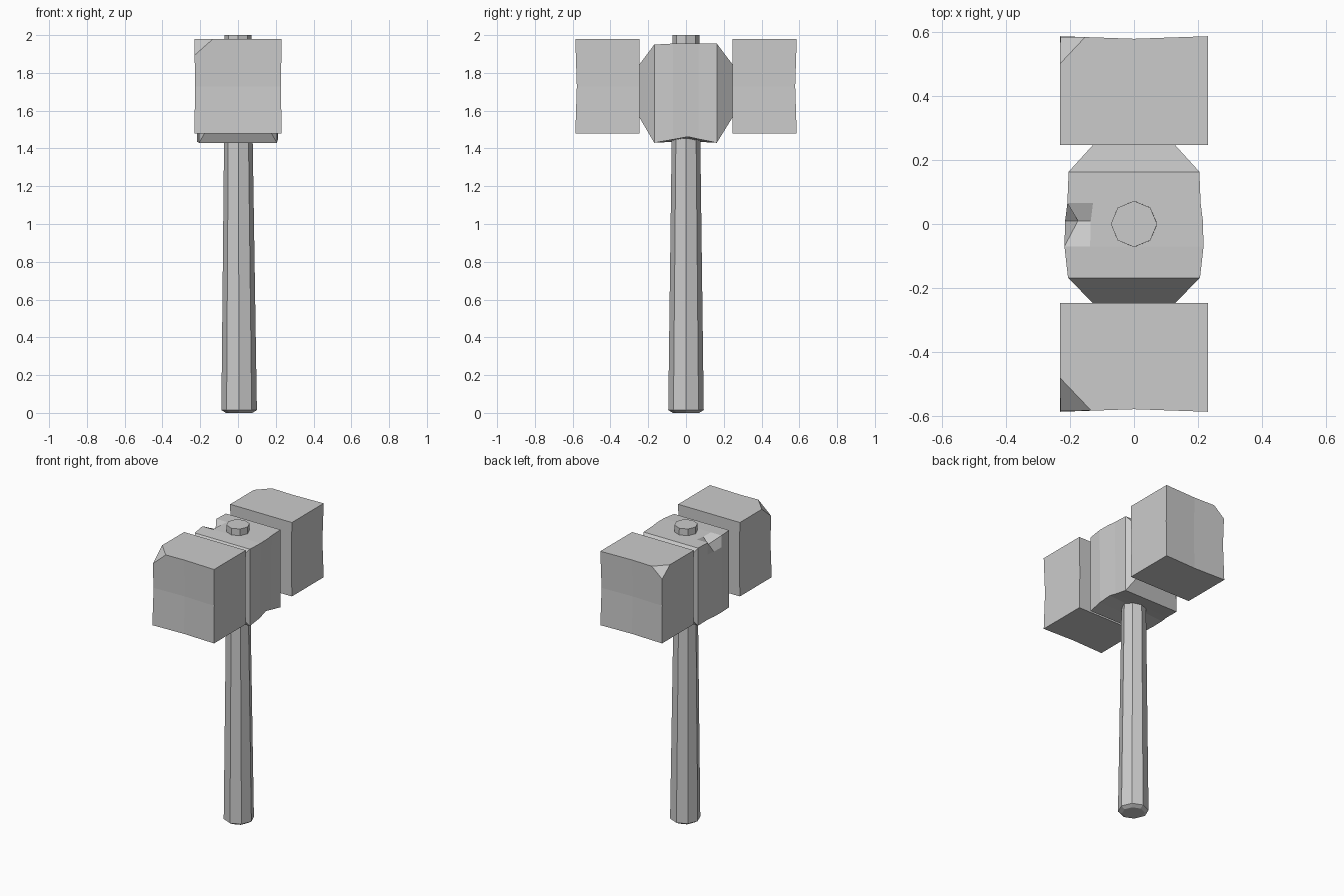
import bpy, bmesh
from math import cos, sin, pi
from mathutils import Vector

cube = bpy.data.objects.get("Cube")
if cube:
    bpy.data.objects.remove(cube, do_unlink=True)

GREY = (0.6, 0.6, 0.6, 1)
stone = bpy.data.materials.new("plain_grey")
stone.use_nodes = True
stone.diffuse_color = GREY
stone.node_tree.nodes["Principled BSDF"].inputs["Base Color"].default_value = GREY


def finish(name, bm):
    """Turn a bmesh into a flat shaded grey object."""
    bmesh.ops.recalc_face_normals(bm, faces=bm.faces)
    mesh = bpy.data.meshes.new(name)
    bm.to_mesh(mesh)
    bm.free()
    mesh.materials.append(stone)
    bpy.context.collection.objects.link(bpy.data.objects.new(name, mesh))


def loft(name, rings):
    """Skin matching rings of points and cap both ends."""
    bm = bmesh.new()
    loops = [[bm.verts.new(p) for p in ring] for ring in rings]
    n = len(loops[0])
    for a, b in zip(loops, loops[1:]):
        for i in range(n):
            j = (i + 1) % n
            bm.faces.new((a[i], a[j], b[j], b[i]))
    bm.faces.new(loops[0])
    bm.faces.new(loops[-1])
    finish(name, bm)


def hammer_block(name, side, chips):
    """Rough box with a dished striking face and chipped corners."""
    bm = bmesh.new()
    bmesh.ops.create_cube(bm, size=2)
    bmesh.ops.subdivide_edges(bm, edges=bm.edges[:], cuts=1, use_grid_fill=True)
    for v in bm.verts:
        x, y, z = v.co
        out = 0.416 + 0.17 * y
        if y > 0.5:                       # dished outer end
            out -= 0.008 * ((abs(x) < 0.5) + (abs(z) < 0.5))
        hx = 0.231 - 0.004 * (abs(z) < 0.5)
        v.co = (x * hx, side * out, 1.729 + z * 0.25)
    # Cut each chipped corner with a plane through three points
    for pts in chips:
        a, b, c = (Vector(p) for p in pts)
        normal = (b - a).cross(c - a)
        if normal.dot(a - Vector((0, side * 0.416, 1.73))) < 0:
            normal.negate()
        cut = bmesh.ops.bisect_plane(bm, geom=bm.verts[:] + bm.edges[:] + bm.faces[:],
                                     plane_co=a, plane_no=normal, clear_outer=True)
        edges = [e for e in cut["geom_cut"] if isinstance(e, bmesh.types.BMEdge)]
        bmesh.ops.holes_fill(bm, edges=edges, sides=0)
    finish(name, bm)


# Striking blocks at both ends
hammer_block("front_block", -1, [
    ((-0.231, -0.48, 1.979), (-0.13, -0.586, 1.979), (-0.231, -0.586, 1.89))])
hammer_block("back_block", 1, [
    ((-0.231, 0.50, 1.979), (-0.15, 0.586, 1.979), (-0.231, 0.586, 1.91))])


# Middle block: sections along y, tapered at the ends, notched on two edges
def section(y, hx, low, high, notch=False, lift=0.0):
    left = [(-hx + 0.08, high), (-hx, high), (-hx, high - 0.08)]
    if notch:
        left[1] = (-hx + 0.04, high - 0.04)
    pts = [(-hx, low), (hx - lift / 2, low + lift), (hx, high)] + left
    return [(x, y, z) for x, z in pts]


loft("middle_block", [
    section(-0.25, 0.125, 1.57, 1.84),
    section(-0.168, 0.206, 1.43, 1.95),
    section(-0.07, 0.217, 1.435, 1.955, lift=0.012),
    section(0.01, 0.215, 1.435, 1.955, notch=True, lift=0.027),
    section(0.065, 0.208, 1.435, 1.955, lift=0.015),
    section(0.163, 0.204, 1.43, 1.955),
    section(0.25, 0.125, 1.57, 1.84)])


# Tapered eight sided handle, poking out of the top
def octagon(z, r, x=0.0, y=0.0):
    return [(x + r * cos(i * pi / 4), y + r * sin(i * pi / 4), z) for i in range(8)]


loft("handle", [octagon(0.0, 0.07, 0.006), octagon(0.015, 0.094, 0.006),
                octagon(1.43, 0.076, 0.002), octagon(2.0, 0.072)])
